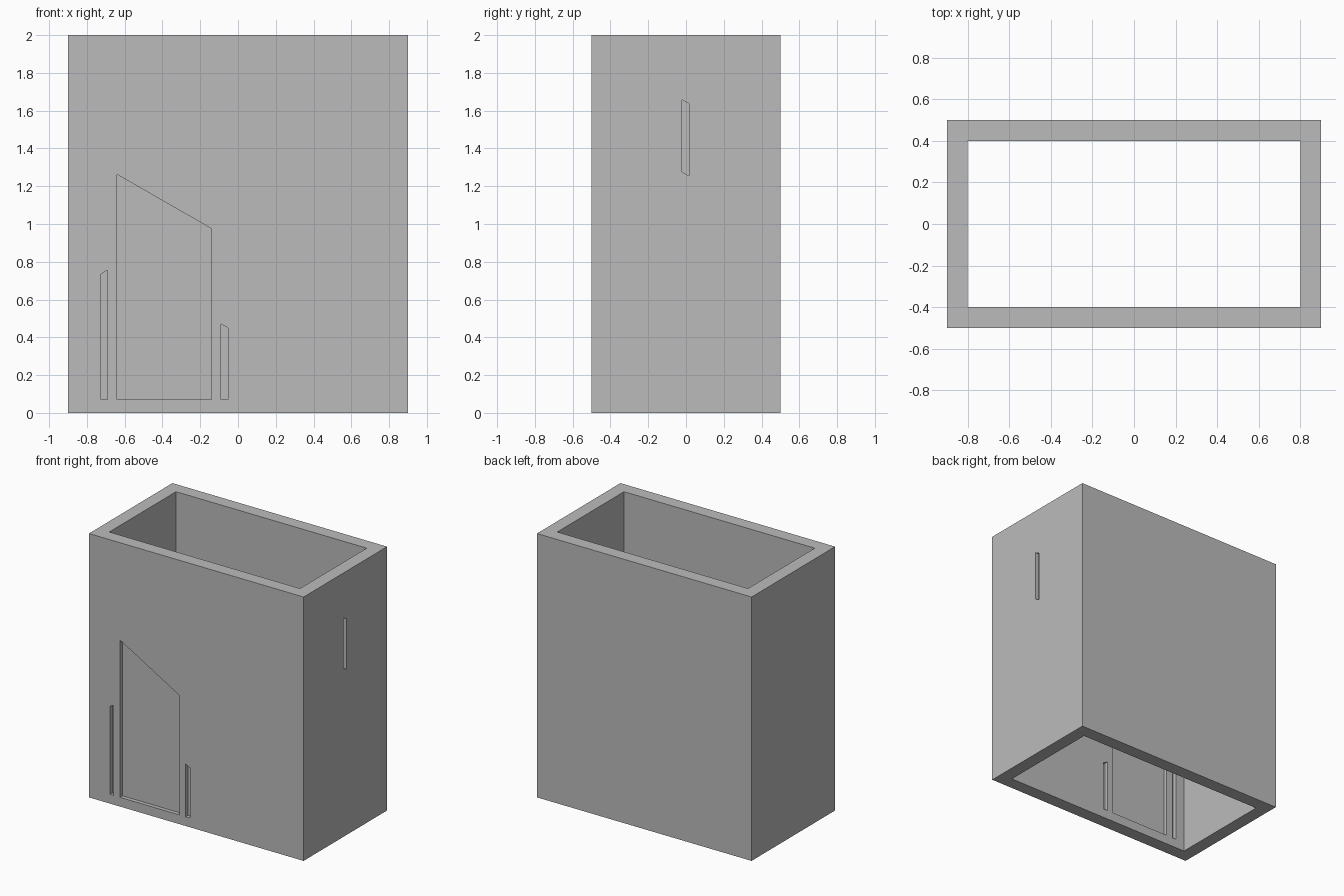
import bpy
import bmesh
from mathutils import Matrix, Vector

cube = bpy.data.objects.get("Cube")
if cube:
    bpy.data.objects.remove(cube, do_unlink=True)

WIDTH, DEPTH, HEIGHT, WALL = 1.8, 1.0, 2.0, 0.1
RECESS = 0.03

concrete = bpy.data.materials.new("concrete_grey")
concrete.use_nodes = True
GREY = (0.5, 0.5, 0.5, 1)
concrete.diffuse_color = GREY
concrete.node_tree.nodes["Principled BSDF"].inputs["Base Color"].default_value = GREY


def prism(name, outline, start, end, place):
    """Extrude a 2D outline between two depths; place maps (u, v, depth) to a point."""
    bm = bmesh.new()
    base = bm.faces.new([bm.verts.new(place(u, v, start)) for u, v in outline])
    extruded = bmesh.ops.extrude_face_region(bm, geom=[base])["geom"]
    shift = Vector(place(0, 0, end)) - Vector(place(0, 0, start))
    bmesh.ops.translate(bm, vec=shift, verts=[g for g in extruded if isinstance(g, bmesh.types.BMVert)])
    bmesh.ops.recalc_face_normals(bm, faces=bm.faces)
    mesh = bpy.data.meshes.new(name)
    bm.to_mesh(mesh)
    bm.free()
    mesh.materials.append(concrete)
    obj = bpy.data.objects.new(name, mesh)
    bpy.context.collection.objects.link(obj)
    return obj


def rectangle(w, d):
    return [(-w / 2, -d / 2), (w / 2, -d / 2), (w / 2, d / 2), (-w / 2, d / 2)]


def cut(target, cutter):
    """Subtract the cutter, apply the result and discard the cutter."""
    cutter.hide_render = True
    mod = target.modifiers.new("opening", "BOOLEAN")
    mod.operation, mod.solver, mod.object = "DIFFERENCE", "EXACT", cutter
    bpy.ops.object.select_all(action="DESELECT")
    bpy.context.view_layer.objects.active = target
    target.select_set(True)
    bpy.ops.object.modifier_apply(modifier=mod.name)
    bpy.data.objects.remove(cutter, do_unlink=True)


# Depth is measured inwards from the outer face of each wall
def upright(u, v, d):
    return (u, v, d)


def front(u, v, d):
    return (u, d - DEPTH / 2, v)


def left_side(u, v, d):
    return (WIDTH / 2 - d, u, v)


# Open-ended hollow wall block
walls = prism("walls", rectangle(WIDTH, DEPTH), 0, HEIGHT, upright)
cut(walls, prism("hollow", rectangle(WIDTH - 2 * WALL, DEPTH - 2 * WALL), -0.1, HEIGHT + 0.1, upright))

# Slanted door and slits, each a thin panel set midway in its opening
SILL = 0.07
panels = {
    "door": (front, [(-0.64, SILL), (-0.14, SILL), (-0.14, 0.975), (-0.64, 1.262)]),
    "tall_slit": (front, [(-0.725, SILL), (-0.692, SILL), (-0.692, 0.755), (-0.725, 0.735)]),
    "short_slit": (front, [(-0.09, SILL), (-0.053, SILL), (-0.053, 0.45), (-0.09, 0.47)]),
    "side_slit": (left_side, [(-0.02, 1.275), (0.017, 1.255), (0.017, 1.637), (-0.02, 1.657)]),
}
for name, (place, outline) in panels.items():
    cut(walls, prism(name + "_cutter", outline, -0.05, WALL + 0.05, place))
    prism(name + "_panel", outline, RECESS, WALL - RECESS, place)
